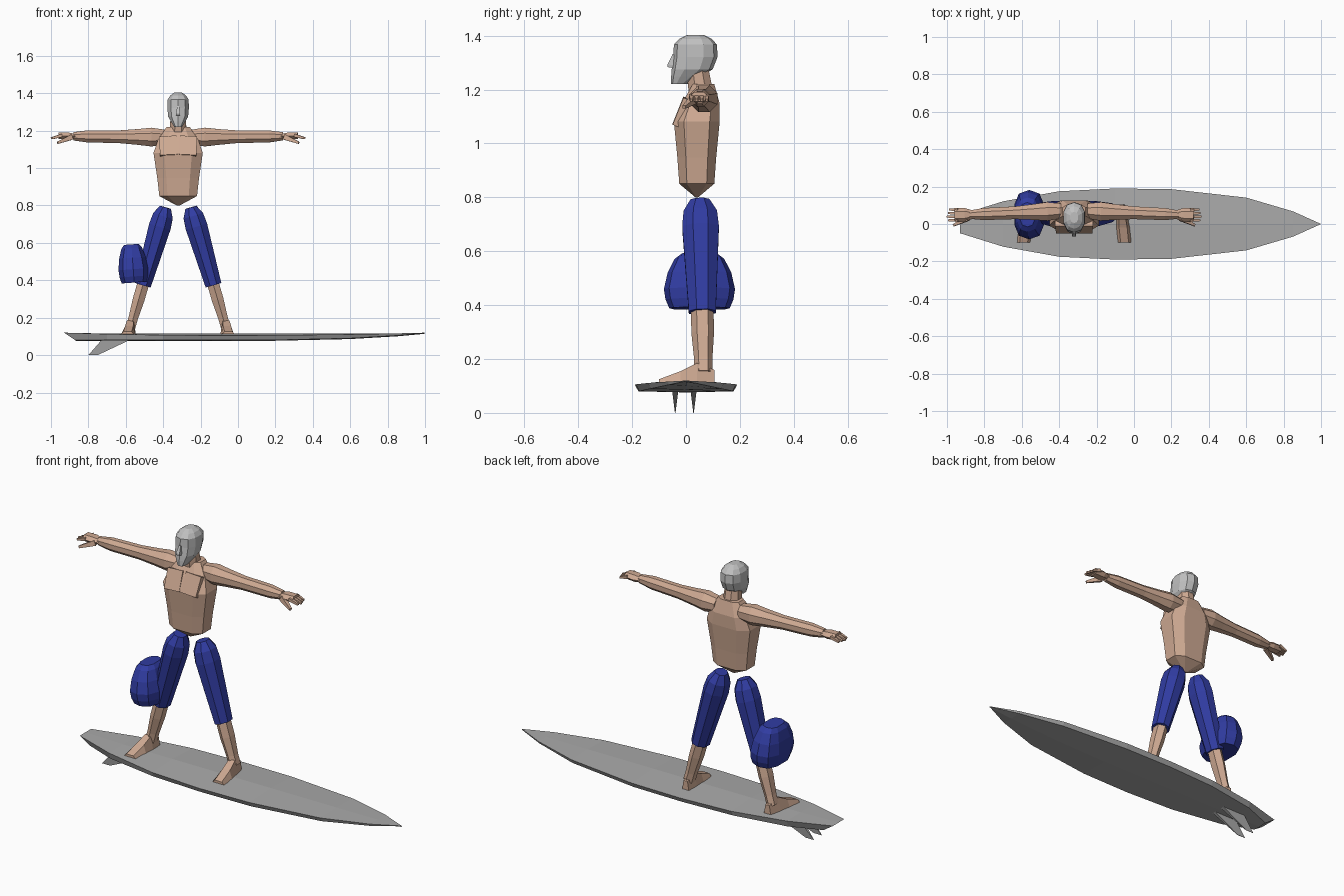
import bpy, bmesh, math
from mathutils import Vector

cube = bpy.data.objects.get("Cube")
if cube:
    bpy.data.objects.remove(cube, do_unlink=True)

BODY_X = -0.32  # body centre line
DECK = 0.115    # height of the board's deck


def material(name, red, green, blue):
    colour = (red, green, blue, 1)
    mat = bpy.data.materials.new(name)
    mat.use_nodes = True
    mat.diffuse_color = colour
    mat.node_tree.nodes["Principled BSDF"].inputs["Base Color"].default_value = colour
    return mat


skin = material("skin", 0.62, 0.4, 0.29)
cloth = material("shorts blue", 0.03, 0.045, 0.36)
board_grey = material("board grey", 0.4, 0.4, 0.4)
head_grey = material("head grey", 0.53, 0.53, 0.53)


def bridge(name, rings, mat):
    """Join equal rings of points into a closed, flat-shaded body."""
    bm = bmesh.new()
    rows = [[bm.verts.new(point) for point in ring] for ring in rings]
    count = len(rows[0])
    for low, high in zip(rows, rows[1:]):
        for i in range(count):
            j = (i + 1) % count
            bm.faces.new((low[i], low[j], high[j], high[i]))
    bm.faces.new(rows[0])
    bm.faces.new(rows[-1])
    bmesh.ops.recalc_face_normals(bm, faces=bm.faces)
    mesh = bpy.data.meshes.new(name)
    bm.to_mesh(mesh)
    bm.free()
    mesh.materials.append(mat)
    bpy.context.collection.objects.link(bpy.data.objects.new(name, mesh))


def outline(sides, power):
    """A regular polygon filling a unit box; a low power makes it squarer."""
    points = []
    for i in range(sides):
        angle = math.tau * (i + 0.5) / sides
        points.append([math.copysign(abs(value) ** power, value)
                       for value in (math.cos(angle), math.sin(angle))])
    reach_u = max(u for u, v in points)
    reach_v = max(v for u, v in points)
    return [(u / reach_u, v / reach_v) for u, v in points]


def limb(name, start, end, stops, mat, side=1, sides=8, wide=1, power=1):
    """Rings along a line; each stop is (fraction, half depth, optional shift
    to the back). Places are relative to the body centre line."""
    start, end = Vector(start), Vector(end)
    axis = (end - start).normalized()
    across = Vector((0, 1, 0)).cross(axis).normalized()
    back = axis.cross(across)
    shape = outline(sides, power)
    rings = []
    for fraction, size, *shift in stops:
        centre = start.lerp(end, fraction) + back * sum(shift)
        ring = [centre + across * (u * size * wide) + back * (v * size) for u, v in shape]
        rings.append([(BODY_X + side * p.x, p.y, p.z) for p in ring])
    bridge(name, rings, mat)


# Surfboard: widest near the middle, squared tail, pointed nose with rocker
middle, tail, nose = -0.1, -0.93, 0.998
rings = []
for x in (tail, -0.7, -0.4, middle, 0.2, 0.6, 0.85, nose):
    to_nose = max(0, (x - middle) / (1 - middle))
    to_tail = max(0, (middle - x) / (middle - tail))
    half = 0.19 * (1 - to_nose ** 3 - 0.74 * to_tail ** 2.2)
    rim = 0.105 + 0.015 * max(to_nose, to_tail) ** 2
    low = 0.08 + 0.038 * to_nose ** 3
    under = x + 0.06 * (x == tail)
    rings.append([(x, -half, rim), (x, 0, max(rim, DECK)), (x, half, rim),
                  (under, half * 0.93, low), (under, 0, low - 0.004), (under, -half * 0.93, low)])
bridge("surfboard", rings, board_grey)

# Two swept fins, thin at the tip
for label, y in (("right", -0.04), ("left", 0.028)):
    rings = []
    for z, rear, front, half in ((0, -0.8, -0.75, 0.001), (0.08, -0.73, -0.58, 0.011)):
        rings.append([(rear, y - half, z), (front, y - half, z),
                      (front, y + half, z), (rear, y + half, z)])
    bridge("fin_" + label, rings, board_grey)

# Torso, neck, head and nose
limb("torso", (0, 0.04, 0.8), (0, 0.04, 1.22),
     [(0, 0.005), (0.12, 0.065), (0.35, 0.072), (0.67, 0.085), (0.83, 0.07, 0.015), (1, 0.04, 0.025)],
     skin, wide=1.55, power=0.65)
limb("neck", (0, 0.055, 1.19), (0, 0.04, 1.29), [(0, 0.045), (1, 0.04)], skin)
limb("head", (0, 0.035, 1.22), (0, 0.035, 1.403),
     [(0, 0.03, -0.06), (0.16, 0.055, -0.035), (0.3, 0.076, -0.012), (0.55, 0.082),
      (0.8, 0.08), (0.92, 0.06), (1, 0.03)],
     head_grey, sides=10, wide=0.7, power=0.85)
limb("nose", (0, -0.048, 1.28), (0, -0.04, 1.33), [(0, 0.02), (0.2, 0.022), (1, 0.01)],
     head_grey, sides=4, wide=0.5)

for label, side in (("right", -1), ("left", 1)):
    # Chest muscle sloping back to the collar
    limb("chest_" + label, (0.05, -0.02, 1.06), (0.055, 0.02, 1.16),
         [(0, 0.032), (1, 0.032)], skin, side, sides=4, wide=1.45)

    # Arm and hand
    limb("arm_" + label, (0.07, 0.07, 1.165), (0.56, 0.05, 1.17),
         [(0, 0.04), (0.15, 0.05), (0.3, 0.042), (0.5, 0.034), (0.85, 0.032), (1, 0.022)], skin, side)
    limb("palm_" + label, (0.55, 0.05, 1.17), (0.64, 0.048, 1.173),
         [(0, 0.025), (0.4, 0.037), (1, 0.035)], skin, side, sides=6, wide=0.5)
    taper = [(0, 0.009), (1, 0.005)]
    for finger in range(4):
        y = 0.02 + 0.019 * finger
        tip = 0.68 - 0.006 * abs(finger - 1)
        limb(f"finger_{finger + 1}_{label}", (0.62, y, 1.175), (tip, y, 1.16),
             taper, skin, side, sides=4)
    limb("thumb_" + label, (0.57, 0.03, 1.165), (0.645, -0.007, 1.135),
         [(0, 0.014), (1, 0.006)], skin, side, sides=4)

    # Shorts leg and shin share one straight line from hip to ankle
    hip, ankle = (0.068, 0.052, 0.79), (0.254, 0.065, 0.15)
    limb("shorts_leg_" + label, hip, ankle,
         [(0, 0.035), (0.07, 0.062), (0.16, 0.068), (0.38, 0.06), (0.65, 0.05)],
         cloth, side, wide=0.87)
    limb("shin_" + label, hip, ankle,
         [(0.6, 0.042), (0.77, 0.042), (0.92, 0.034), (1, 0.034)],
         skin, side, sides=6, wide=0.75)

    # Foot: flat sole, high instep, broad low toes
    rings = []
    for y, half, height in ((0.105, 0.02, 0.045), (0.04, 0.03, 0.07), (-0.02, 0.036, 0.04), (-0.1, 0.035, 0.01)):
        x = BODY_X + side * (0.26 - 0.1 * y)
        top = DECK + height
        rings.append([(x - half, y, DECK - 0.003), (x + half, y, DECK - 0.003),
                      (x + half * 0.6, y, top), (x - half * 0.6, y, top)])
    bridge("foot_" + label, rings, skin)

# Bulging seat of the shorts beside the right knee
limb("shorts_seat", (-0.235, 0.05, 0.388), (-0.25, 0.05, 0.592),
     [(0, 0.112), (0.16, 0.126), (0.35, 0.132), (0.65, 0.118), (0.9, 0.092), (1, 0.065)],
     cloth, sides=10, wide=0.6, power=0.75)
